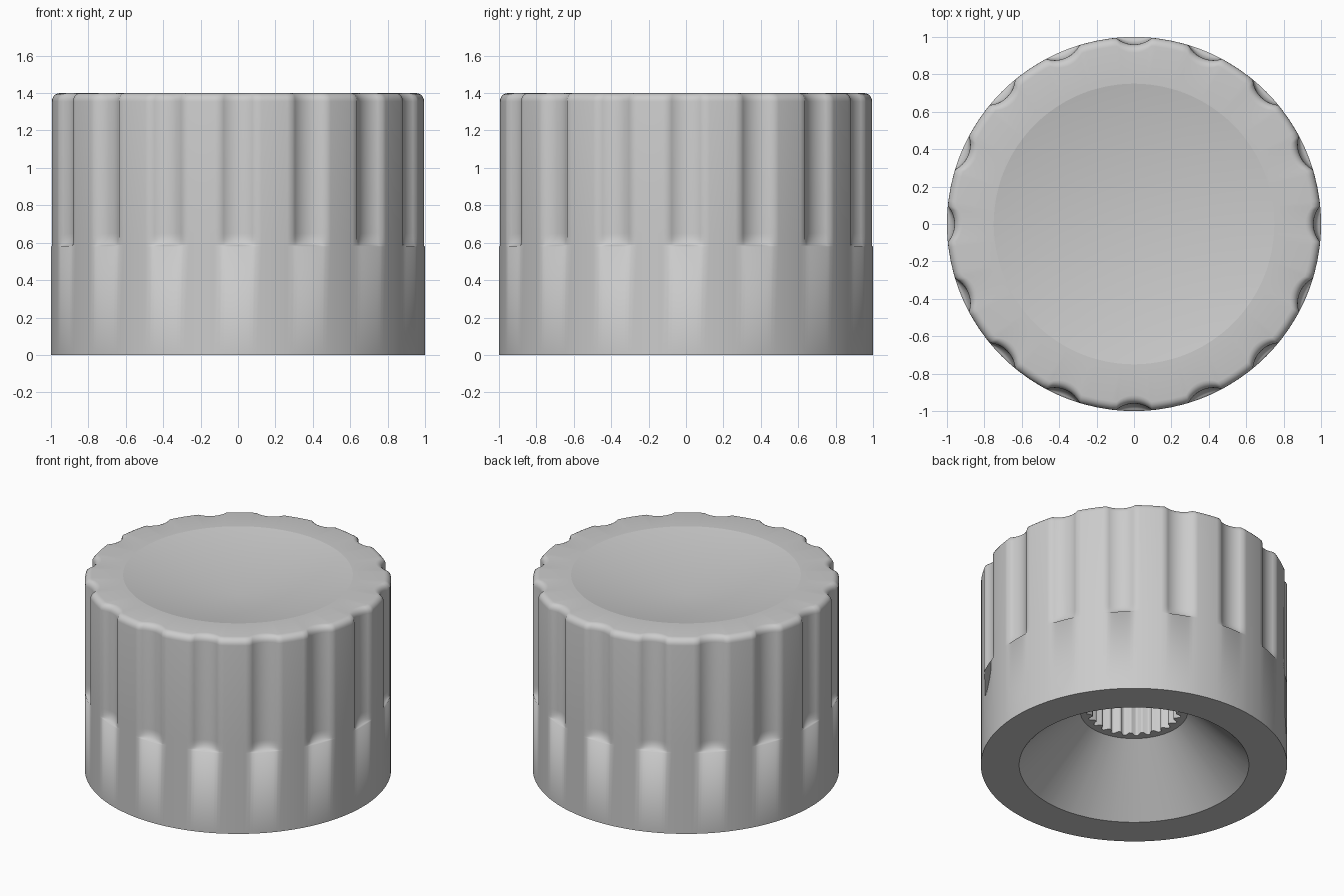
import bpy, bmesh, math

if "Cube" in bpy.data.objects:
    bpy.data.objects.remove(bpy.data.objects["Cube"])

FLUTES, TEETH = 16, 24
CUT_R, CUT_D = 0.15, 1.11          # scallop radius and distance from axis
EDGE = math.acos((1 + CUT_D**2 - CUT_R**2) / (2 * CUT_D))


def loft(name, angles, rings, apex=None, sharp_rings=(), limit=45):
    """Skin rings of (radius function, z); apex closes the last ring to a point."""
    bm = bmesh.new()
    n = len(angles)
    loops = []
    for rad, z in rings:
        loops.append([bm.verts.new((rad(a) * math.cos(a), rad(a) * math.sin(a), z)) for a in angles])
    for lo, hi in zip(loops, loops[1:]):
        for i in range(n):
            j = (i + 1) % n
            bm.faces.new((lo[i], lo[j], hi[j], hi[i]))
    if apex is not None:
        tip = bm.verts.new((0, 0, apex))
        for i in range(n):
            bm.faces.new((loops[-1][i], loops[-1][(i + 1) % n], tip))
    for f in bm.faces:
        f.smooth = True
    for e in bm.edges:
        e.smooth = e.calc_face_angle(0) < math.radians(limit)
    for k in sharp_rings:
        for i in range(n):
            bm.edges.get((loops[k][i], loops[k][(i + 1) % n])).smooth = False
    me = bpy.data.meshes.new(name)
    bm.to_mesh(me)
    bm.free()
    ob = bpy.data.objects.new(name, me)
    bpy.context.collection.objects.link(ob)
    return ob


def const(r):
    return lambda a: r


def fluted(amount, inset=0.0):
    """Round outline with scallops cut to a fraction of full depth."""
    step = 2 * math.pi / FLUTES

    def rad(a):
        t = a - round(a / step) * step
        s = CUT_R**2 - (CUT_D * math.sin(t))**2
        depth = max(0.0, 1 - (CUT_D * math.cos(t) - math.sqrt(s))) if s > 0 else 0.0
        return 1 - amount * depth - inset
    return rad


# Column angles, denser inside each flute
half = math.pi / FLUTES
offs = [-half, -1.3 * EDGE] + [EDGE * k / 5 for k in range(-5, 6)] + [1.3 * EDGE]
angles = [2 * half * i + o for i in range(FLUTES) for o in offs]

# Knob body: underside cone, wall, flutes, rounded rim, dished top
rings = [(const(0.35), 0.40), (const(0.75), 0), (const(1), 0), (const(1), 0.58)]
for k in range(1, 7):
    u = math.pi / 2 * k / 6
    rings.append((fluted(math.sin(u)), 0.65 - 0.07 * math.cos(u)))
for k in range(6):
    u = math.pi / 2 * k / 5
    rings.append((fluted(1, 0.045 * (1 - math.cos(u))), 1.355 + 0.045 * math.sin(u)))
rings.append((const(0.75), 1.40))
loft("knob_body", angles, rings, 1.26, (1, 2, len(rings) - 1))

# Splined shaft socket
def spline(a):
    k = round(a / (2 * math.pi) * TEETH * 4) % 4
    return 0.31 if k < 2 else 0.275


socket_angles = [2 * math.pi * i / (TEETH * 4) for i in range(TEETH * 4)]
socket = loft("shaft_socket", socket_angles,
              [(spline, 1.0), (spline, 0.40), (const(0.351), 0.40)], None, (1,), 20)

# Socket ceiling, facing down
loft("socket_ceiling", list(reversed(socket_angles)), [(const(0.315), 1.0)], 1.0)
